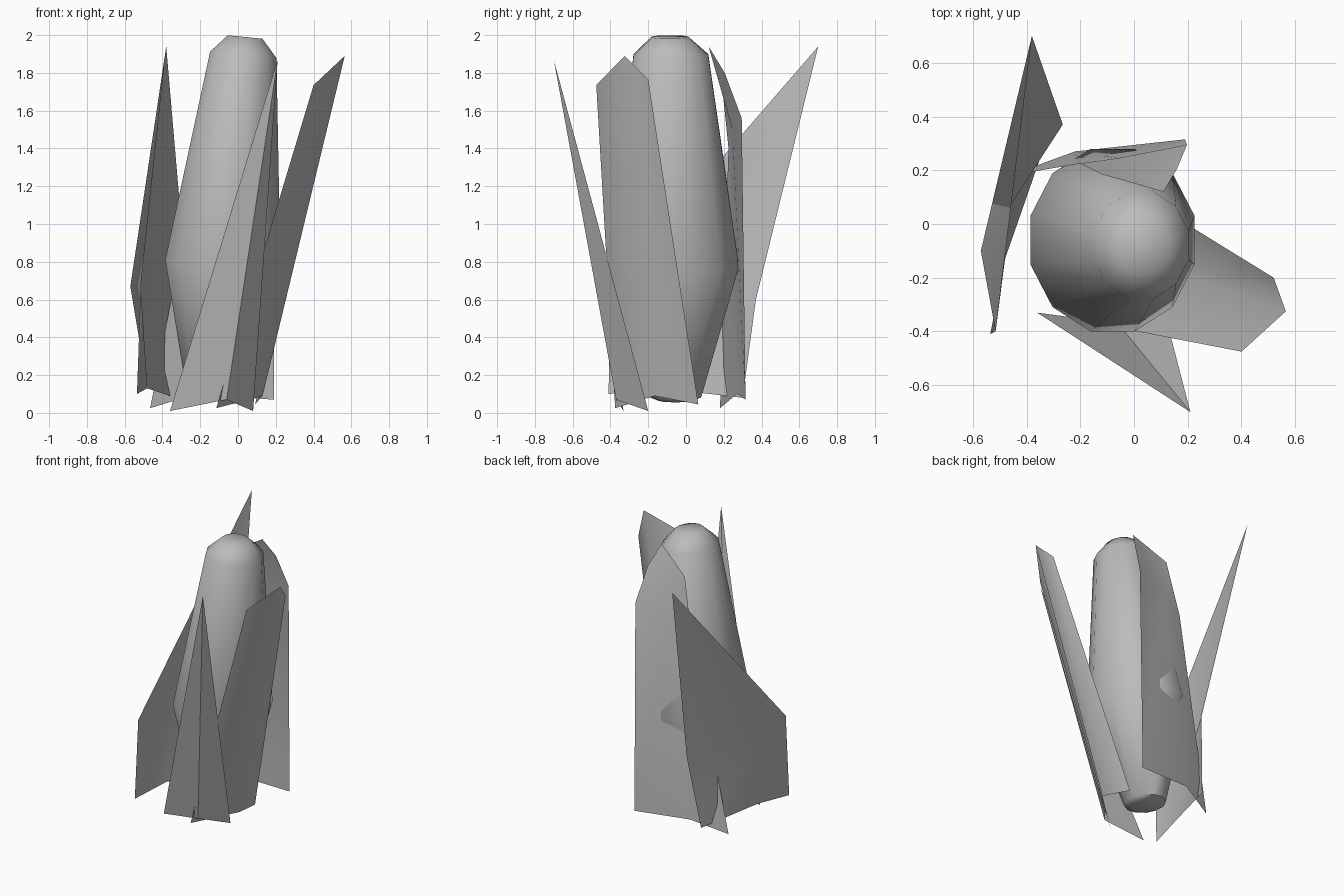
import bpy
import bmesh
from math import cos, sin, pi

cube = bpy.data.objects.get("Cube")
if cube:
    bpy.data.objects.remove(cube, do_unlink=True)

grey = bpy.data.materials.new("plain grey")
grey.use_nodes = True
grey.diffuse_color = (0.5, 0.5, 0.5, 1)
grey.node_tree.nodes["Principled BSDF"].inputs["Base Color"].default_value = grey.diffuse_color


def finish(name, bm):
    """Turn a bmesh into a softly shaded object."""
    mesh = bpy.data.meshes.new(name)
    bm.to_mesh(mesh)
    bm.free()
    mesh.materials.append(grey)
    obj = bpy.data.objects.new(name, mesh)
    bpy.context.collection.objects.link(obj)
    bpy.ops.object.select_all(action="DESELECT")
    obj.select_set(True)
    bpy.context.view_layer.objects.active = obj
    bpy.ops.object.shade_smooth_by_angle(angle=pi / 3.5)
    return obj


def cob(name, rings, sides=12, lean=0.1):
    """Loft leaning oval rings given as (x, y, z, x radius, y radius)."""
    bm = bmesh.new()
    loops = []
    for cx, cy, z, rx, ry in rings:
        loop = []
        for i in range(sides):
            a = 2 * pi * (i + 0.5) / sides
            dx = rx * cos(a)
            loop.append(bm.verts.new((cx + dx, cy + ry * sin(a), z - lean * dx)))
        loops.append(loop)
    for low, high in zip(loops, loops[1:]):
        for i in range(sides):
            j = (i + 1) % sides
            bm.faces.new((low[i], low[j], high[j], high[i]))
    bm.faces.new(loops[0][::-1])
    bm.faces.new(loops[-1])
    return finish(name, bm)


def leaf(name, rows, tip=None):
    """Thin sheet: rows from bottom to top, each left to right from outside."""
    bm = bmesh.new()
    grid = [[bm.verts.new(p) for p in row] for row in rows]
    for low, high in zip(grid, grid[1:]):
        for i in range(len(low) - 1):
            bm.faces.new((low[i], low[i + 1], high[i + 1], high[i]))
    if tip:
        top = bm.verts.new(tip)
        for a, b in zip(grid[-1], grid[-1][1:]):
            bm.faces.new((a, b, top))
    return finish(name, bm)


# Tapered body with a rounded top
cob("cob", [
    (-0.14, -0.055, 0.065, 0.09, 0.09),
    (-0.14, -0.055, 0.085, 0.135, 0.14),
    (-0.08, -0.06, 0.78, 0.316, 0.352),
    (0.028, -0.08, 1.895, 0.182, 0.205),
    (0.038, -0.085, 1.99, 0.095, 0.1),
])

# Husk leaves around the body
leaf("front_leaf",
     [[(-0.36, -0.33, 0.01), (-0.06, -0.37, 0.07), (0.08, -0.2, 0.01)]],
     tip=(0.21, -0.7, 1.87))

leaf("left_leaf", [
    [(-0.115, -0.375, 0.025), (0.13, -0.165, 0.09), (0.09, 0.065, 0.045)],
    [(0.4, -0.475, 1.735), (0.565, -0.325, 1.89), (0.52, -0.2, 1.765)],
])

leaf("back_leaf", [
    [(0.19, 0.315, 0.07), (-0.22, 0.27, 0.1), (-0.465, 0.18, 0.025)],
    [(0.197, 0.295, 1.56), (-0.06, 0.245, 1.5), (-0.2, 0.225, 1.4)],
    [(0.16, 0.205, 1.8), (0.11, 0.12, 1.94), (-0.12, 0.185, 1.79)],
])

leaf("right_leaf", [
    [(-0.33, 0.3, 0.08), (-0.48, -0.13, 0.13), (-0.535, -0.41, 0.1)],
    [(-0.265, 0.37, 0.6), (-0.57, -0.1, 0.67), (-0.515, -0.4, 0.67)],
], tip=(-0.38, 0.7, 1.94))
